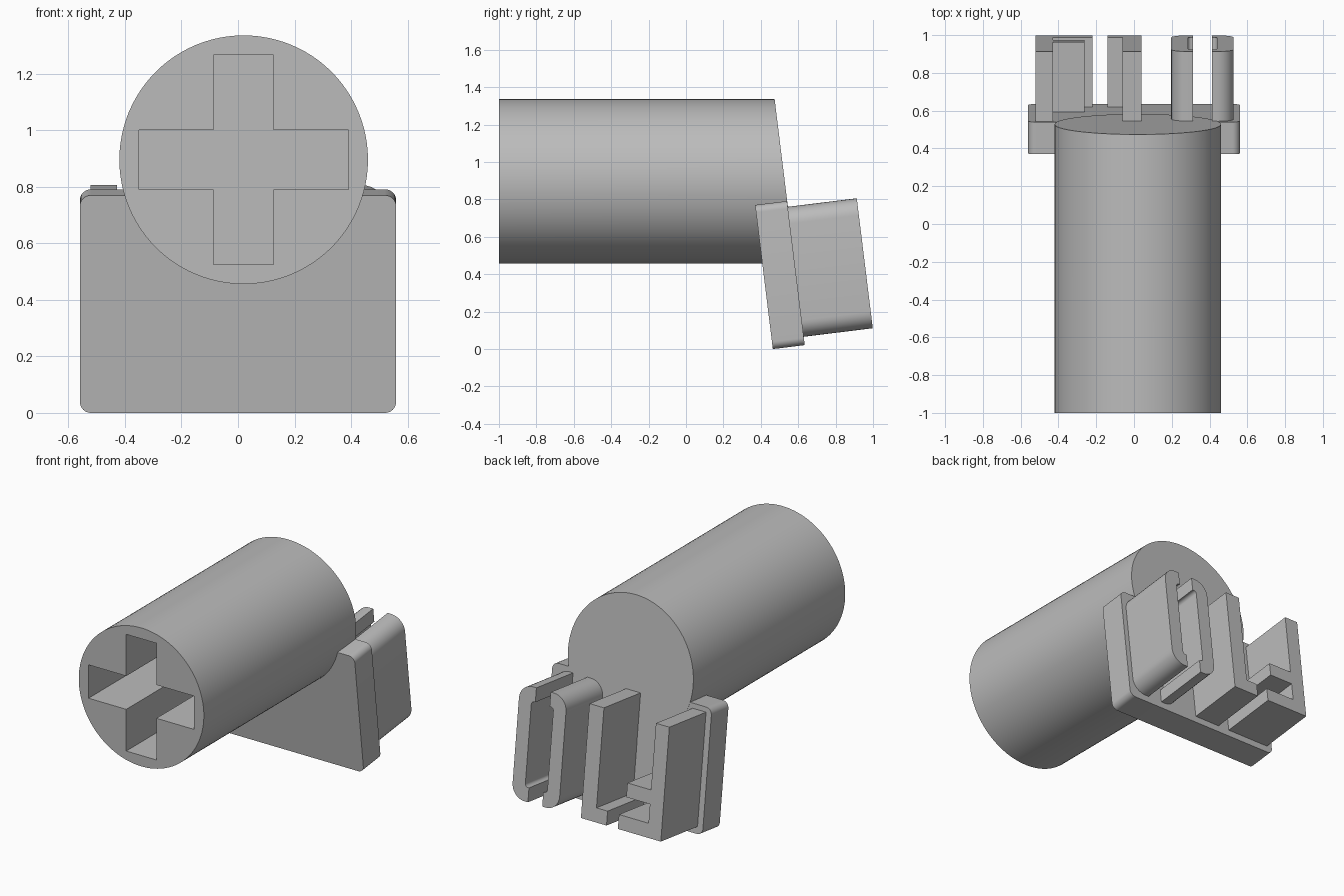
import bpy, bmesh
from math import radians, tan, pi, sin, cos
from mathutils import Matrix, Vector

if "Cube" in bpy.data.objects:
    bpy.data.objects.remove(bpy.data.objects["Cube"])

grey = bpy.data.materials.new("plain_grey")
grey.use_nodes = True
grey.diffuse_color = (0.5, 0.5, 0.5, 1)
grey.node_tree.nodes["Principled BSDF"].inputs["Base Color"].default_value = (0.5, 0.5, 0.5, 1)

TILT = radians(7.03)
BASE = Vector((0, 0.635, 0.021))     # lower edge of the plate's outer face
FRAME = Matrix.Translation(BASE) @ Matrix.Rotation(TILT, 4, "X")


def add_object(name, bm, matrix=None):
    bmesh.ops.recalc_face_normals(bm, faces=bm.faces)
    mesh = bpy.data.meshes.new(name)
    bm.to_mesh(mesh)
    bm.free()
    mesh.materials.append(grey)
    obj = bpy.data.objects.new(name, mesh)
    if matrix:
        obj.matrix_world = matrix
    bpy.context.collection.objects.link(obj)
    return obj


def smooth(obj):
    bpy.ops.object.select_all(action="DESELECT")
    obj.select_set(True)
    bpy.context.view_layer.objects.active = obj
    bpy.ops.object.shade_smooth_by_angle(angle=radians(30))


def rounded(points, steps=8):
    """Replace each (x, z, radius) corner by a curve tangent to its sides."""
    out = []
    for i, (x, z, r) in enumerate(points):
        corner = Vector((x, z))
        if not r:
            out.append(corner)
            continue
        a = (Vector(points[i - 1][:2]) - corner).normalized()
        b = (Vector(points[(i + 1) % len(points)][:2]) - corner).normalized()
        for k in range(steps + 1):
            t = pi / 2 * k / steps
            out.append(corner + a * r * (1 - sin(t)) + b * r * (1 - cos(t)))
    return out


def prism(name, points, y0, y1, matrix=None):
    """Extrude an x-z outline along y."""
    bm = bmesh.new()
    face = bm.faces.new([bm.verts.new((p[0], y0, p[1])) for p in rounded(points)])
    moved = bmesh.ops.extrude_face_region(bm, geom=[face])["geom"]
    verts = [g for g in moved if isinstance(g, bmesh.types.BMVert)]
    bmesh.ops.translate(bm, verts=verts, vec=(0, y1 - y0, 0))
    return add_object(name, bm, matrix)


# Barrel with its rear end cut parallel to the plate
CX, CZ, R = 0.02, 0.896, 0.44
bm = bmesh.new()
bmesh.ops.create_cone(bm, cap_ends=True, segments=96, radius1=R, radius2=R, depth=2,
                      matrix=Matrix.Translation((CX, 0, CZ)) @ Matrix.Rotation(pi / 2, 4, "X"))
for v in bm.verts:
    if v.co.y > 0:
        v.co.y = BASE.y + 0.001 - (v.co.z - BASE.z) * tan(TILT)
barrel = add_object("barrel", bm)

# Cross-shaped socket in the front of the barrel
L, W = 0.371, 0.106
cross = [(-W, -L), (W, -L), (W, -W), (L, -W), (L, W), (W, W),
         (W, L), (-W, L), (-W, W), (-L, W), (-L, -W), (-W, -W)]
cutter = prism("socket_cutter", [(CX + x, CZ + z, 0) for x, z in cross], -1.1, 0.0)
cutter.hide_render = True
mod = barrel.modifiers.new("socket", "BOOLEAN")
mod.operation, mod.solver, mod.object = "DIFFERENCE", "EXACT", cutter
bpy.context.view_layer.objects.active = barrel
bpy.ops.object.modifier_apply(modifier=mod.name)
bpy.data.objects.remove(cutter)
smooth(barrel)

# Tilted backing plate
H, E = 0.776, 0.56
plate = prism("plate", [(-E, 0, 0.04), (E, 0, 0.04), (E, H, 0.04), (-E, H, 0.04)],
              -0.172, 0, FRAME)
smooth(plate)

# Ribs standing on the plate
LOW, TOP, OUT, BAR = 0.045, 0.745, 0.372, 0.088


def rib(name, points):
    smooth(prism(name, points, -0.01, OUT, FRAME))


# Facing pair of rounded channel ribs
for name, outer, side in (("left_channel_rib", 0.528, -1), ("right_channel_rib", 0.197, 1)):
    lip, wall = outer + side * 0.115, outer + side * BAR
    rib(name, [(outer, LOW, 0.09), (lip, LOW, 0), (lip, LOW + BAR, 0),
               (wall, LOW + BAR, 0.02), (wall, TOP - BAR, 0.02),
               (lip, TOP - BAR, 0), (lip, TOP, 0), (outer, TOP, 0.09)])

# Angle rib with a short foot
rib("angle_rib", [(0.04, LOW, 0), (0.04, TOP, 0), (-0.062, TOP, 0),
                  (-0.062, LOW + BAR, 0), (-0.14, LOW + BAR, 0), (-0.14, LOW, 0)])

# Stepped rib with a middle arm and a foot
rib("stepped_rib", [(-0.522, LOW, 0), (-0.522, TOP, 0), (-0.428, TOP, 0),
                    (-0.428, 0.337, 0), (-0.262, 0.337, 0), (-0.262, 0.25, 0),
                    (-0.428, 0.25, 0), (-0.428, LOW + BAR, 0),
                    (-0.22, LOW + BAR, 0), (-0.22, LOW, 0)])
